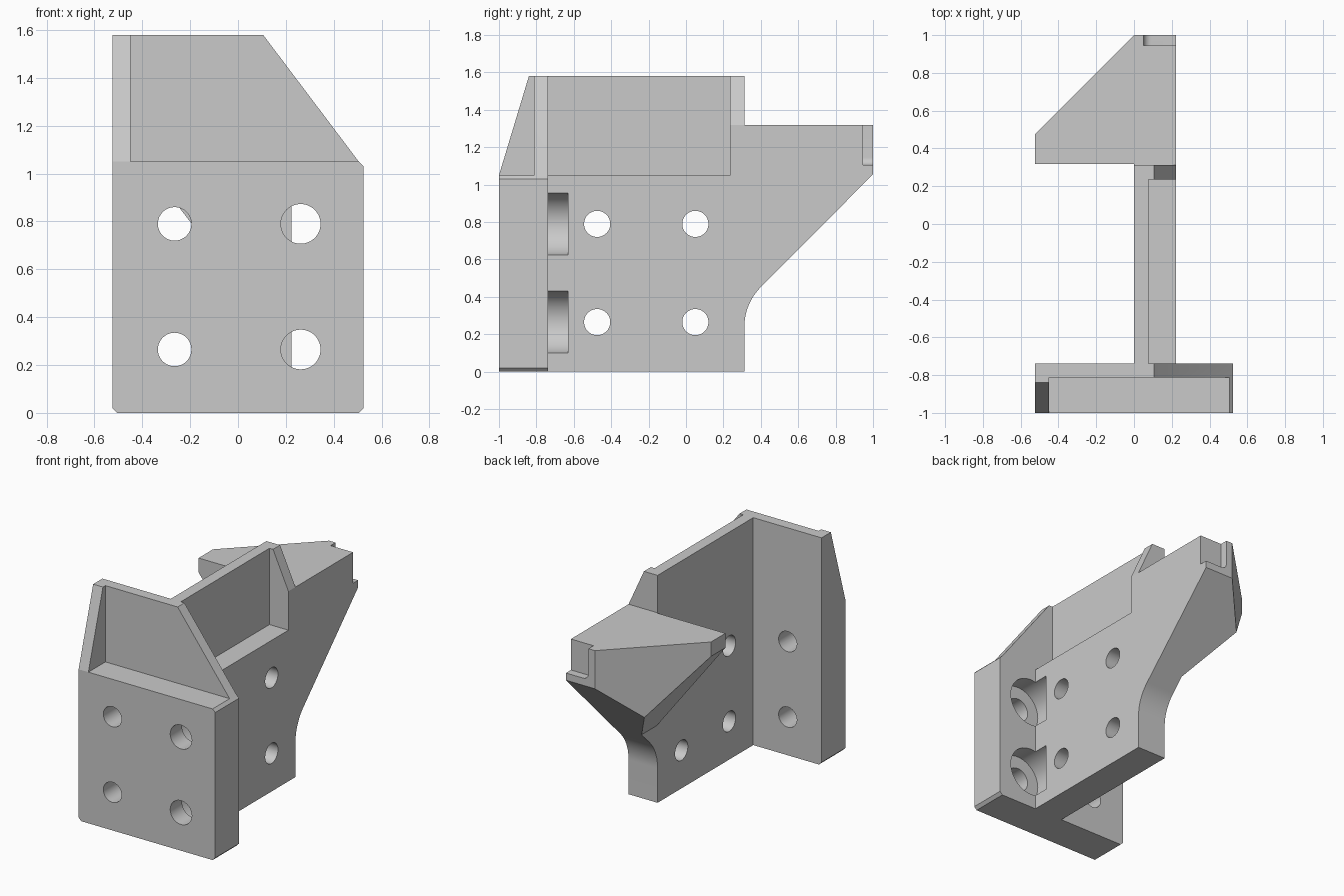
import bpy, bmesh
from math import sin, cos, radians

if "Cube" in bpy.data.objects:
    bpy.data.objects.remove(bpy.data.objects["Cube"])

grey = bpy.data.materials.new("plain_grey")
grey.use_nodes = True
colour = (0.59, 0.59, 0.59, 1)
grey.diffuse_color = colour
grey.node_tree.nodes["Principled BSDF"].inputs["Base Color"].default_value = colour


def prism(name, axis, outline, lo, hi):
    """Extrude a 2D outline along an axis; outline is (y,z), (x,z) or (x,y)."""
    place = {"x": lambda a, b, d: (d, a, b),
             "y": lambda a, b, d: (a, d, b),
             "z": lambda a, b, d: (a, b, d)}[axis]
    bm = bmesh.new()
    face = bm.faces.new([bm.verts.new(place(a, b, lo)) for a, b in outline])
    out = bmesh.ops.extrude_face_region(bm, geom=[face])
    moved = [v for v in out["geom"] if isinstance(v, bmesh.types.BMVert)]
    bmesh.ops.translate(bm, verts=moved, vec=place(0, 0, hi - lo))
    bmesh.ops.recalc_face_normals(bm, faces=bm.faces)
    mesh = bpy.data.meshes.new(name)
    bm.to_mesh(mesh)
    bm.free()
    mesh.materials.append(grey)
    ob = bpy.data.objects.new(name, mesh)
    bpy.context.collection.objects.link(ob)
    return ob


def combine(target, other, operation):
    """Apply a boolean and remove the helper object."""
    mod = target.modifiers.new("combine", "BOOLEAN")
    mod.operation, mod.solver, mod.object = operation, "EXACT", other
    bpy.context.view_layer.objects.active = target
    bpy.ops.object.modifier_apply(modifier=mod.name)
    bpy.data.objects.remove(other)


def cut(target, axis, outline, lo, hi):
    combine(target, prism("cutter", axis, outline, lo, hi), "DIFFERENCE")


def arc(cx, cy, r, start, end, n):
    return [(cx + r * cos(radians(start + (end - start) * i / n)),
             cy + r * sin(radians(start + (end - start) * i / n))) for i in range(n + 1)]


def circle(cx, cy, r):
    return arc(cx, cy, r, 0, 360, 48)[:-1]


def rect(a0, b0, a1, b1):
    return [(a0, b0), (a1, b0), (a1, b1), (a0, b1)]


TOP, FLOOR, ARM_TOP, HALF = 1.58, 1.05, 1.32, 0.525
WEB, WEB_BACK = 0.223, 0.312
HOLE_Z = (0.265, 0.79)

# Front plate with clipped corners, a pocket above and a tapered side rib
bracket = prism("bracket", "y", [
    (-HALF, 0.02), (-0.505, 0), (0.505, 0), (HALF, 0.02), (HALF, 1.03),
    (0.505, FLOOR), (0.105, TOP), (-HALF, TOP)], -1, -0.738)
cut(bracket, "x", rect(-1.1, FLOOR, -0.813, 1.7), -0.45, 0.7)
cut(bracket, "x", [(-1, FLOOR), (-0.84, TOP), (-0.84, 1.7), (-1.1, 1.7), (-1.1, FLOOR)], -0.7, -0.4)

# Upright web and arm, with a curved underside
underside = arc(WEB_BACK + 0.3, 0.24, 0.3, 180, 135, 16) + [(1, 1.055)]
web = prism("web", "x", [(-0.77, 0), (WEB_BACK, 0)] + underside
            + [(1, ARM_TOP), (WEB_BACK, ARM_TOP), (WEB_BACK, TOP), (-0.77, TOP)], 0, WEB)
cut(web, "x", rect(-0.9, FLOOR, 0.235, 1.7), 0.077, 0.4)
cut(web, "y", [(0.105, TOP), (WEB, ARM_TOP), (0.3, ARM_TOP), (0.3, 1.7), (0.105, 1.7)], -0.9, 0.5)

# Side wing of the arm: sloped below, diagonal behind
wing = prism("wing", "y", [(-HALF, ARM_TOP), (-HALF, 1.22), (0, 0.54),
                           (0.1, 0.54), (0.1, ARM_TOP)], 0.317, 1.2)
combine(wing, prism("wing_side", "x", underside + [(1, 1.4), (WEB_BACK, 1.4)],
                    -0.7, 0.2), "INTERSECT")
combine(wing, prism("wing_plan", "z", [(-0.8, 0.2), (0.3, 0.2), (0.3, 1.3)], -0.2, 2), "INTERSECT")
combine(web, wing, "UNION")

# Rounded notch in the arm end
cut(web, "y", [(0.05, 1.5)] + arc(0.09, 1.145, 0.04, 180, 270, 8)
    + [(0.4, 1.105), (0.4, 1.5)], 0.945, 1.2)
combine(bracket, web, "UNION")

# Bolt holes, with counterbores behind the plate's left column
for z in HOLE_Z:
    cut(bracket, "y", circle(-0.265, z, 0.07), -1.2, -0.6)
    cut(bracket, "y", circle(0.262, z, 0.083), -1.2, -0.7)
    cut(bracket, "y", circle(0.262, z, 0.17), -0.87, -0.63)
    for y in (-0.475, 0.05):
        cut(bracket, "x", circle(y, z, 0.07), -0.2, 0.4)

bpy.ops.object.select_all(action="DESELECT")
bracket.select_set(True)
bpy.context.view_layer.objects.active = bracket
bpy.ops.object.shade_smooth_by_angle(angle=radians(14))
